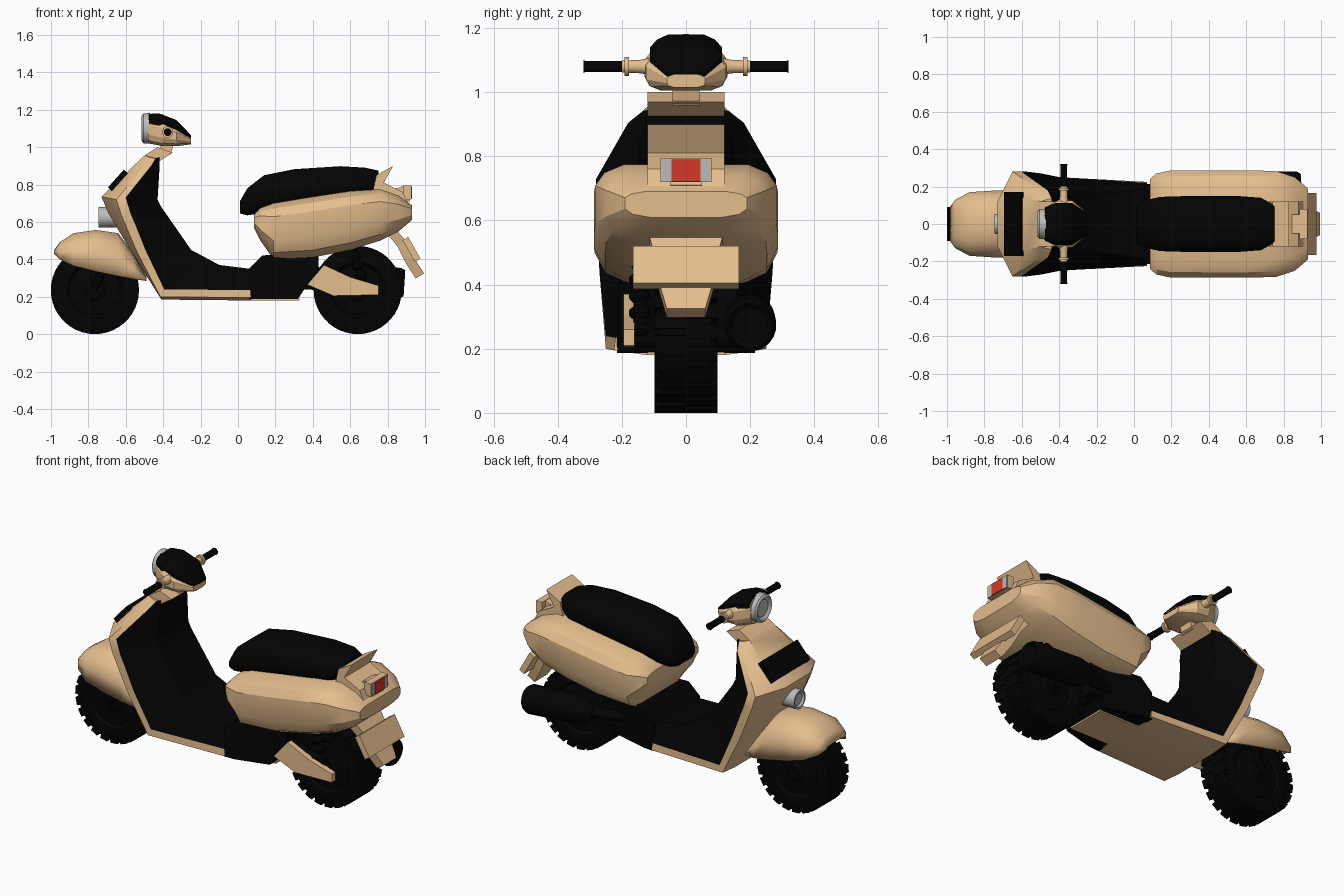
import bpy, bmesh, math
from mathutils import Vector, Matrix

if "Cube" in bpy.data.objects:
    bpy.data.objects.remove(bpy.data.objects["Cube"])


def mat(name, c):
    m = bpy.data.materials.new(name)
    m.diffuse_color = (*c, 1)
    m.use_nodes = True
    m.node_tree.nodes["Principled BSDF"].inputs["Base Color"].default_value = m.diffuse_color
    return m


TAN = mat("tan_paint", (0.78, 0.51, 0.27))
BLACK = mat("black_plastic", (0.001, 0.001, 0.001))
GREY = mat("light_grey", (0.5, 0.5, 0.5))
RED = mat("red_lens", (0.65, 0.04, 0.02))


def finish(name, bm, m, smooth=35):
    bmesh.ops.recalc_face_normals(bm, faces=bm.faces)
    me = bpy.data.meshes.new(name)
    bm.to_mesh(me)
    bm.free()
    ob = bpy.data.objects.new(name, me)
    bpy.context.collection.objects.link(ob)
    me.materials.append(m)
    if smooth:
        bpy.ops.object.select_all(action='DESELECT')
        ob.select_set(True)
        bpy.context.view_layer.objects.active = ob
        bpy.ops.object.shade_smooth_by_angle(angle=math.radians(smooth))
    return ob


def loft(name, rings, m, closed=True, smooth=35):
    bm = bmesh.new()
    vs = [[bm.verts.new(p) for p in r] for r in rings]
    n = len(rings[0])
    for a, b in zip(vs, vs[1:]):
        for i in range(n if closed else n - 1):
            j = (i + 1) % n
            bm.faces.new((a[i], a[j], b[j], b[i]))
    if closed:
        bm.faces.new(vs[0])
        bm.faces.new(vs[-1])
    return finish(name, bm, m, smooth)


def prism(name, pts, y0, y1, m):
    return loft(name, [[(x, y, z) for x, z in pts] for y in (y0, y1)], m, smooth=0)


def box(name, x, y, z, m):
    return prism(name, [(x[0], z[0]), (x[1], z[0]), (x[1], z[1]), (x[0], z[1])], y[0], y[1], m)


def rod(name, p, q, profile, m, n=20):
    """Lathe (distance, radius) pairs along the axis p to q."""
    p, q = Vector(p), Vector(q)
    d = (q - p).normalized()
    u = d.orthogonal().normalized()
    v = d.cross(u)
    rings = [[p + (q - p) * t + (u * math.cos(k * math.tau / n) + v * math.sin(k * math.tau / n)) * r
              for k in range(n)] for t, r in profile]
    return loft(name, rings, m)


def sym(x, half):
    return [(x, y, z) for y, z in half] + [(x, -y, z) for y, z in reversed(half)]


def section(x, zb, zt, w, k=.6, s=.3):
    """Rounded cross-section: k = flat share of the top, s = shoulder depth."""
    h = zt - zb
    return sym(x, [(k * w, zt), ((k + 1) / 2 * w + .06 * w, zt - .4 * s * h), (w, zt - s * h),
                   (w, zb + .33 * h), (.88 * w, zb + .12 * h), (.6 * w, zb)])


# wheels with tread blocks
def wheel(name, cx, half):
    R, cz = .229, .236
    prof = [(-.8, .12), (-.75, .135), (-.95, .15), (-1, .19), (-.8, R), (.8, R),
            (1, .19), (.95, .15), (.75, .135), (.8, .12)]
    rod(name + "_tyre", (cx, 0, cz), (cx, half, cz), prof, BLACK, 36)
    bm = bmesh.new()
    for k in range(22):
        for s in (-1, 1):
            a = (k + .25 * s) * math.tau / 22
            M = (Matrix.Translation((cx, 0, cz)) @ Matrix.Rotation(a, 4, 'Y')
                 @ Matrix.Translation((0, s * half * .5, .215))
                 @ Matrix.Diagonal((.045, half * 1.0, .04, 1)))
            bmesh.ops.create_cube(bm, size=1, matrix=M)
    finish(name + "_tread", bm, BLACK, 0)
    rod(name + "_hub", (cx, -half, cz), (cx, half, cz), [(0, .04), (.1, .06), (.9, .06), (1, .04)], BLACK)


wheel("front_wheel", -.765, .092)
wheel("rear_wheel", .64, .098)

# front fender and fork
fender = []
for x, lo, hi, w in [(-.985, .43, .445, .09), (-.955, .40, .49, .13), (-.88, .365, .54, .17), (-.76, .335, .557, .178),
                     (-.64, .31, .54, .178), (-.56, .295, .43, .17), (-.49, .285, .31, .15)]:
    h = hi - lo
    fender.append(sym(x, [(w, lo), (w, lo + .45 * h), (.86 * w, lo + .75 * h), (.55 * w, hi - .06 * h), (.2 * w, hi)]))
fo = loft("front_fender", [list(reversed(r)) for r in fender], TAN, closed=False, smooth=40)
sol = fo.modifiers.new("thickness", 'SOLIDIFY')
sol.thickness = .008
for s in (-1, 1):
    rod("fork_leg", (-.77, s * .115, .24), (-.67, s * .115, .46), [(0, .022), (1, .022)], BLACK, 10)
rod("front_axle", (-.77, -.125, .236), (-.77, .125, .236), [(0, .025), (1, .025)], BLACK, 12)

# leg shield and floor: front, side crease, outer edge, inner line, each x, z, half width
stations = [((-.50, .955, .12), (-.47, .945, .13), (-.44, .94, .135), (-.42, .945, .12)),
            ((-.58, .88, .14), (-.50, .90, .18), (-.46, .905, .18), (-.42, .88, .125)),
            ((-.73, .735, .12), (-.65, .72, .28), (-.60, .73, .28), (-.43, .72, .15)),
            ((-.695, .65, .12), (-.625, .64, .28), (-.575, .65, .28), (-.41, .68, .15)),
            ((-.60, .49, .13), (-.54, .44, .27), (-.495, .45, .27), (-.25, .45, .15)),
            ((-.41, .185, .13), (-.415, .20, .25), (-.395, .24, .25), (-.10, .37, .16)),
            ((.07, .18, .12), (.07, .195, .225), (.065, .235, .22), (.06, .35, .19))]


def strip(*pts):
    half = [(x, y, z) for x, z, y in pts]
    return half + [(x, -y, z) for x, y, z in reversed(half)]


loft("leg_shield", [strip(e, g, f) for f, g, e, i in stations], TAN, smooth=35)
loft("inner_liner", [strip(e, i) for f, g, e, i in stations], BLACK, smooth=30)
prism("shield_collar", [(-.50, .955), (-.43, 1.0), (-.35, .97), (-.42, .925)], -.12, .12, TAN)
prism("shield_grille", [(-.695, .785), (-.61, .88), (-.59, .86), (-.675, .765)], -.17, .17, BLACK)
rod("lower_lamp", (-.745, 0, .625), (-.6, 0, .625), [(.08, .035), (0, .045), (0, .055), (1, .055)], GREY)
box("belly_plate", (.05, .33), (-.12, .12), (.18, .19), TAN)
loft("under_seat_frame", [[(x, w, zt), (x, w, zb), (x, -w, zb), (x, -w, zt)] for x, zb, zt, w in
                          [(.06, .187, .35, .215), (.13, .187, .42, .21), (.32, .187, .44, .16), (.40, .31, .42, .14)]],
     BLACK, smooth=0)

# rear bodywork
loft("rear_body", [section(*s, .68, .24) for s in [(.085, .57, .64, .24), (.12, .50, .675, .27), (.19, .40, .70, .285),
                                                   (.40, .41, .735, .287), (.60, .45, .765, .287), (.76, .50, .775, .283),
                                                   (.86, .55, .74, .25), (.93, .61, .69, .19)]], TAN, smooth=30)
prism("tail_spoiler", [(.72, .76), (.74, .85), (.83, .90), (.78, .81), (.88, .76), (.92, .68)], -.12, .12, TAN)
prism("tail_light_bracket", [(.80, .70), (.92, .71), (.89, .78), (.89, .795), (.80, .76)], -.05, .05, TAN)
box("tail_light_case", (.885, .925), (-.08, .08), (.72, .795), TAN)
box("tail_light", (.89, .93), (-.045, .045), (.722, .79), RED)
for s in (-1, 1):
    box("rear_indicator", (.89, .928), (s * .06 - .015, s * .06 + .015), (.722, .79), GREY)


# mud flap and number plate
def slab(name, rows, t):
    loft(name, [[(x, w, z), (x, -w, z), (x - t, -w, z - t * .6), (x - t, w, z - t * .6)] for x, z, w in rows], TAN, smooth=0)


slab("rear_flap", [(.82, .59, .125), (.895, .50, .10), (.94, .41, .085), (.995, .325, .06)], .045)
slab("number_plate", [(.91, .52, .165), (.975, .405, .165)], .03)

# seat
loft("seat", [section(*s) for s in [(.01, .645, .71, .10), (.05, .635, .78, .125), (.14, .65, .85, .145), (.30, .68, .882, .15),
                                    (.55, .72, .898, .15), (.68, .75, .89, .14), (.75, .78, .875, .10)]], BLACK, smooth=45)

# handlebar head
loft("handlebar_head", [section(*s) for s in [(-.48, 1.02, 1.17, .085), (-.40, 1.005, 1.14, .13),
                                              (-.33, 1.005, 1.11, .125), (-.25, 1.015, 1.055, .06)]], TAN, smooth=20)
loft("head_cover", [section(*s, .5, .4) for s in [(-.475, 1.11, 1.178, .09), (-.42, 1.08, 1.18, .112),
                                                  (-.33, 1.07, 1.145, .112), (-.25, 1.045, 1.063, .06)]], BLACK, smooth=20)
rod("headlight", (-.515, 0, 1.10), (-.47, 0, 1.10), [(.3, .05), (.1, .06), (0, .068), (.2, .08), (1, .082)], GREY, 24)
prism("steering_neck", [(-.42, .96), (-.36, .96), (-.34, 1.03), (-.41, 1.03)], -.042, .042, TAN)
for s in (-1, 1):
    rod("handlebar", (-.376, s * .10, 1.08), (-.376, s * .20, 1.08),
        [(0, .03), (.4, .022), (.78, .02), (.78, .03), (.92, .03), (.92, .02), (1, .02)], TAN, 12)
    rod("grip", (-.376, s * .19, 1.08), (-.376, s * .32, 1.08), [(0, .018), (.97, .018), (.97, .021), (1, .021)], BLACK, 12)

# engine, swing arm, shock absorber, exhaust
box("engine", (.3, .43), (-.16, .16), (.24, .42), BLACK)
prism("engine_cover", [(.37, .265), (.46, .37), (.60, .305), (.75, .26), (.75, .21), (.51, .205)], -.195, -.16, TAN)
prism("swing_arm", [(.35, .24), (.43, .36), (.68, .28), (.68, .22)], -.165, -.105, BLACK)
rod("shock_absorber", (.68, -.145, .24), (.60, -.145, .50),
    [(k / 20, .033 if k % 4 in (1, 2) else .02) for k in range(21)], BLACK, 12)
rod("rear_axle", (.64, -.15, .236), (.64, .15, .236), [(0, .03), (1, .03)], BLACK, 12)
rod("muffler", (.46, .20, .30), (.89, .20, .272), [(0, .03), (.12, .065), (.25, .078), (.95, .082), (1, .07), (.97, .055)], BLACK)
rod("exhaust_pipe", (.28, .14, .30), (.50, .20, .298), [(0, .03), (1, .03)], BLACK, 12)
